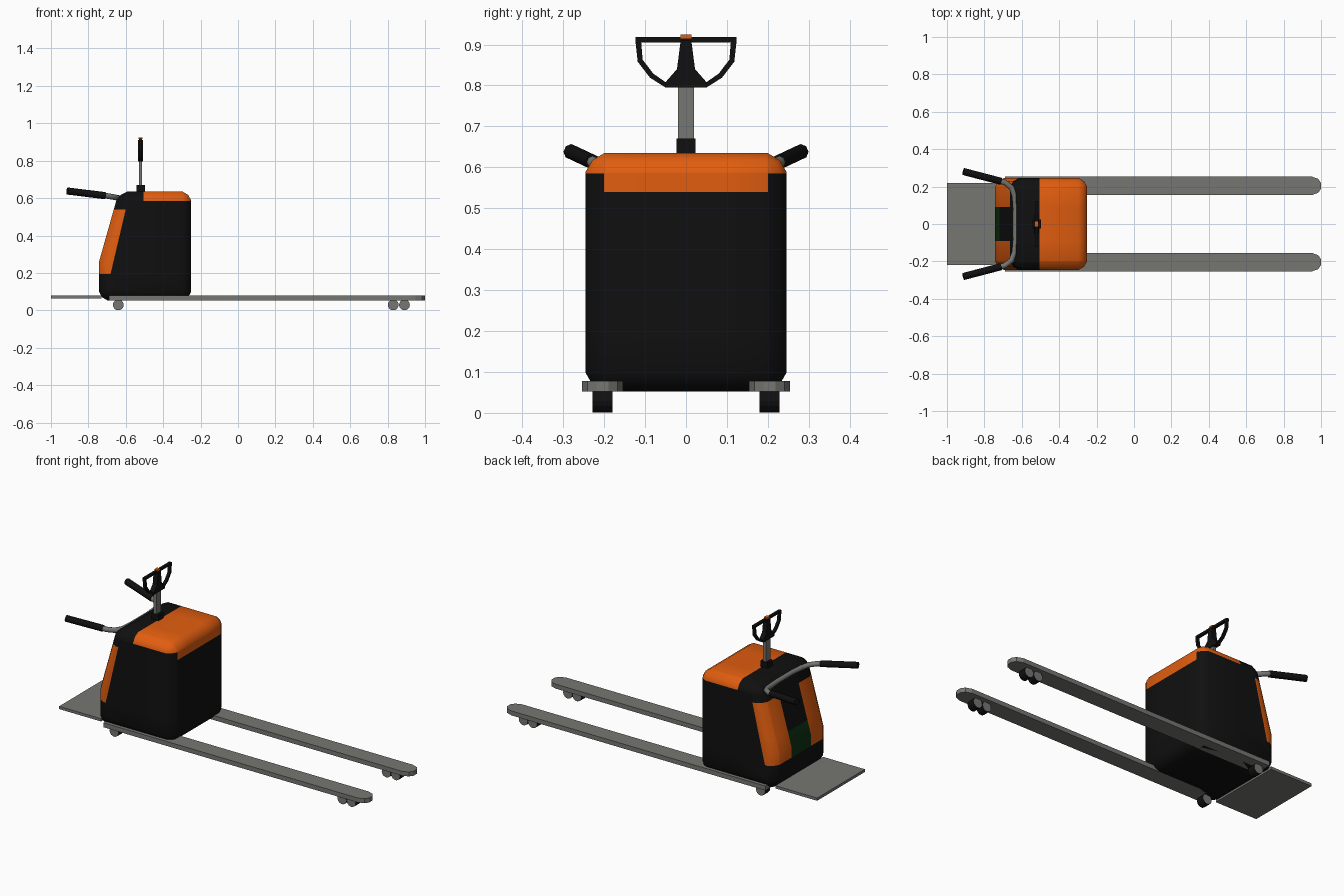
import bpy, bmesh, math
from mathutils import Vector

cube = bpy.data.objects.get("Cube")
if cube:
    bpy.data.objects.remove(cube, do_unlink=True)


def material(name, rgb):
    m = bpy.data.materials.new(name)
    m.use_nodes = True
    m.diffuse_color = (*rgb, 1)
    m.node_tree.nodes["Principled BSDF"].inputs["Base Color"].default_value = (*rgb, 1)
    return m


BLACK = material("black plastic", (0.005, 0.005, 0.005))
ORANGE = material("orange paint", (0.75, 0.11, 0.005))
GREY = material("grey steel", (0.18, 0.18, 0.17))
GREEN = material("dark green panel", (0.004, 0.03, 0.006))


def finish(name, bm, *mats, smooth=None):
    bmesh.ops.recalc_face_normals(bm, faces=bm.faces)
    me = bpy.data.meshes.new(name)
    bm.to_mesh(me)
    bm.free()
    ob = bpy.data.objects.new(name, me)
    bpy.context.collection.objects.link(ob)
    for m in mats:
        me.materials.append(m)
    if smooth:
        bpy.ops.object.select_all(action='DESELECT')
        ob.select_set(True)
        bpy.context.view_layer.objects.active = ob
        bpy.ops.object.shade_smooth_by_angle(angle=math.radians(smooth))
    return ob


def prism(points, offset):
    """Extrude a closed outline of 3D points along an offset."""
    bm = bmesh.new()
    face = bm.faces.new([bm.verts.new(p) for p in points])
    out = bmesh.ops.extrude_face_region(bm, geom=[face])
    moved = [v for v in out["geom"] if isinstance(v, bmesh.types.BMVert)]
    bmesh.ops.translate(bm, verts=moved, vec=offset)
    return bm


def box(name, lo, hi, mat):
    outline = [(lo[0], lo[1], lo[2]), (hi[0], lo[1], lo[2]),
               (hi[0], hi[1], lo[2]), (lo[0], hi[1], lo[2])]
    return finish(name, prism(outline, (0, 0, hi[2] - lo[2])), mat)


def tube(name, path, radius, mat, sides=8):
    """Round bar that follows a path."""
    curve = bpy.data.curves.new(name, 'CURVE')
    curve.dimensions = '3D'
    curve.bevel_depth = radius
    curve.bevel_resolution = (sides - 4) // 2
    curve.use_fill_caps = True
    line = curve.splines.new('POLY')
    line.points.add(len(path) - 1)
    for pt, co in zip(line.points, path):
        pt.co = (*co, 1)
    curve.materials.append(mat)
    ob = bpy.data.objects.new(name, curve)
    bpy.context.collection.objects.link(ob)
    return ob


# Body: side outline, bevelled, then cut along the paint borders
outline = [(-0.743, 0.052), (-0.743, 0.26), (-0.637, 0.635), (-0.25, 0.635), (-0.25, 0.052)]
bm = prism([(x, -0.246, z) for x, z in outline], (0, 0.492, 0))
sharp = [e for e in bm.edges if e.calc_face_angle() > math.radians(30)]
bmesh.ops.bevel(bm, geom=sharp, offset=0.047, segments=2, profile=0.4, affect='EDGES')
slope = Vector((0.34, 0, -0.08)).normalized()
slope_point = Vector((-0.60, 0, 0.54))
cuts = [((-0.505, 0, 0), (1, 0, 0)), (slope_point, slope)]
cuts += [((0, 0, z), (0, 0, 1)) for z in (0.195, 0.34, 0.54, 0.585)]
cuts += [((0, y, 0), (0, 1, 0)) for y in (-0.2, -0.09, 0.09, 0.2)]
for co, no in cuts:
    bmesh.ops.bisect_plane(bm, geom=bm.verts[:] + bm.edges[:] + bm.faces[:],
                           plane_co=co, plane_no=no, dist=1e-5)
for f in bm.faces:
    c = f.calc_center_median()
    hood = c.x > -0.505 and (c.z > 0.585 or (c.z > 0.54 and abs(c.y) < 0.2 and c.x > -0.29))
    rear = (c - slope_point).dot(slope) < 0 and 0.195 < c.z < 0.54
    if hood or (rear and abs(c.y) > 0.09):
        f.material_index = 1
    elif rear and c.z < 0.34:
        f.material_index = 2
finish("body", bm, BLACK, ORANGE, GREEN, smooth=40)

# Standing platform
box("platform", (-1, -0.22, 0.062), (-0.73, 0.22, 0.078), GREY)

# Forks and their wheels
for side, label in ((1, "left"), (-1, "right")):
    half = [(-0.69, 0.05), (0.95, 0.05), (0.985, 0.037), (1.0, 0.015)]
    plan = half + [(x, -w) for x, w in reversed(half)]
    finish(label + "_fork",
           prism([(x, side * 0.204 + w, 0.052) for x, w in plan], (0, 0, 0.026)), GREY)
    for i, x in enumerate((-0.64, 0.83, 0.89)):
        ring = [(x + 0.029 * math.cos(a), side * 0.204 - 0.024, 0.029 + 0.029 * math.sin(a))
                for a in (math.tau * k / 14 for k in range(14))]
        bm = prism(ring, (0, 0.048, 0))
        for f in bm.faces:
            f.material_index = int(len(f.verts) == 4)
        finish(f"{label}_wheel_{i + 1}", bm, GREY, BLACK)

# Steering column
box("column_base", (-0.543, -0.023, 0.62), (-0.497, 0.023, 0.67), BLACK)
box("column", (-0.53, -0.02, 0.67), (-0.512, 0.02, 0.80), GREY)

# Tiller head: tapered centre, top bar and two loops
half = [(0.05, 0.795), (0.05, 0.808), (0.022, 0.84), (0.013, 0.91)]
head = half + [(-y, z) for y, z in reversed(half)]
finish("tiller_head", prism([(-0.535, y, z) for y, z in head], (0.028, 0, 0)), BLACK)
box("tiller_bar", (-0.529, -0.123, 0.905), (-0.513, 0.123, 0.918), BLACK)
box("tiller_button", (-0.531, -0.013, 0.915), (-0.511, 0.013, 0.924), ORANGE)
outer = [(0.124, 0.912), (0.118, 0.858), (0.088, 0.819), (0.05, 0.795)]
inner = [(0.05, 0.808), (0.08, 0.829), (0.106, 0.863), (0.110, 0.912)]
for side, label in ((1, "left"), (-1, "right")):
    loop = [(-0.529, side * y, z) for y, z in outer + inner]
    finish(label + "_tiller_loop", prism(loop, (0.016, 0, 0)), BLACK)

# Support handlebar with grips
arm = [(-0.74, 0.237, 0.617), (-0.69, 0.222, 0.610), (-0.655, 0.195, 0.604),
       (-0.638, 0.15, 0.60), (-0.632, 0.07, 0.60)]
tube("handlebar", arm + [(x, -y, z) for x, y, z in reversed(arm)], 0.015, GREY)
for side, label in ((1, "left"), (-1, "right")):
    tube(label + "_grip", [(-0.71, side * 0.228, 0.613), (-0.913, side * 0.281, 0.638)],
         0.019, BLACK)
